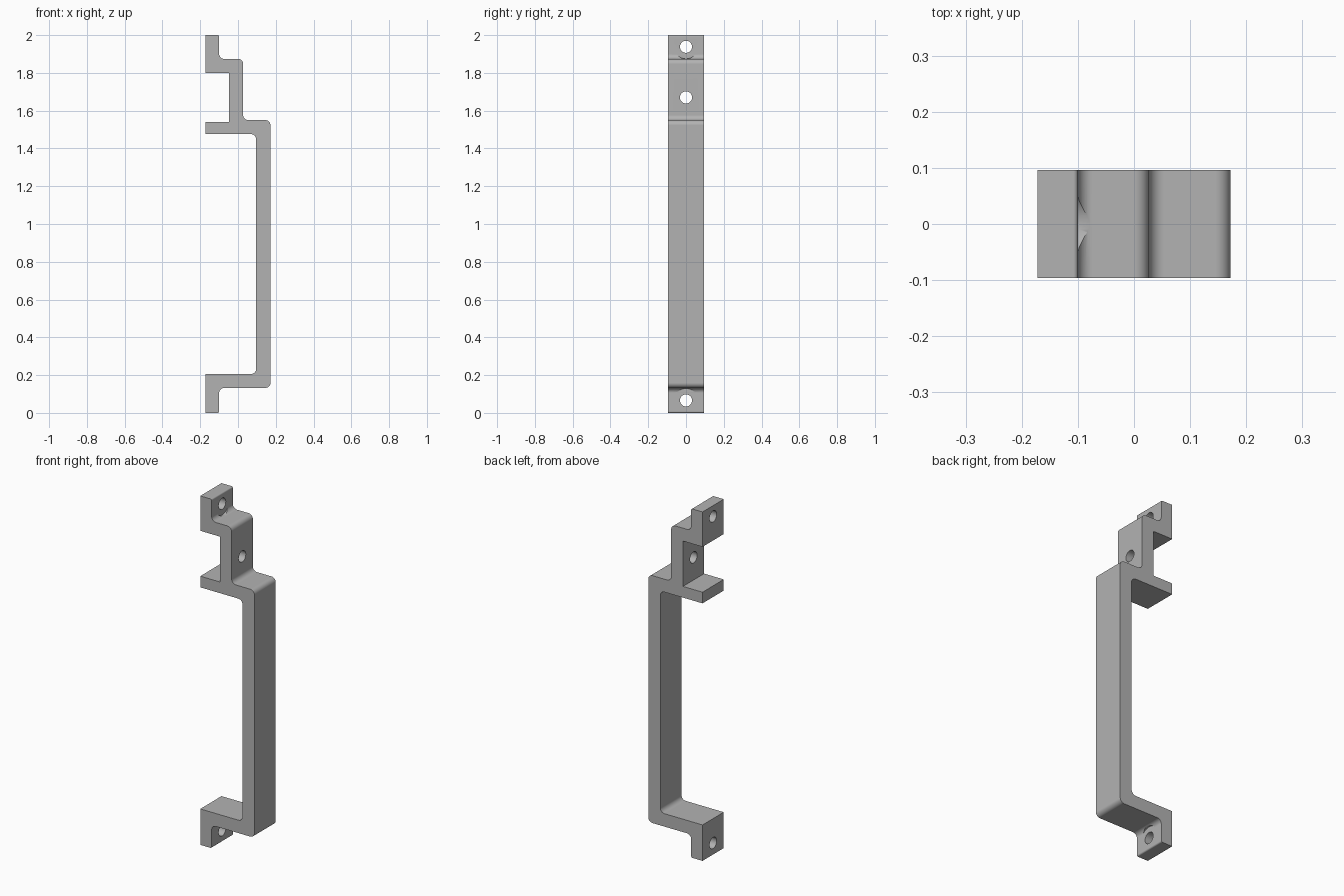
import bpy, bmesh
from math import pi
from mathutils import Vector

if "Cube" in bpy.data.objects:
    bpy.data.objects.remove(bpy.data.objects["Cube"])

HALF_WIDTH = 0.096
R = 0.027  # bend radius

# One plain metal colour
metal = bpy.data.materials.new("grey metal")
metal.use_nodes = True
grey = (0.45, 0.45, 0.45, 1)
metal.diffuse_color = grey
metal.node_tree.nodes["Principled BSDF"].inputs["Base Color"].default_value = grey


def rounded(corners, steps=8):
    """Replace each (x, z, radius) right-angle corner with an arc."""
    points = []
    for i, (x, z, r) in enumerate(corners):
        p = Vector((x, z))
        if not r:
            points.append(p)
            continue
        before = Vector(corners[i - 1][:2])
        after = Vector(corners[(i + 1) % len(corners)][:2])
        u, v = (before - p).normalized(), (after - p).normalized()
        centre = p + (u + v) * r
        for k in range(steps + 1):
            d = (-v).slerp(-u, k / steps)
            points.append(centre + d * r)
    return points


def cutter(name, x0, x1, z, radius):
    """Round cutter lying along x."""
    bpy.ops.mesh.primitive_cylinder_add(
        vertices=48, radius=radius, depth=x1 - x0,
        location=((x0 + x1) / 2, 0, z), rotation=(0, pi / 2, 0))
    ob = bpy.context.object
    ob.name = name
    ob.hide_render = True
    return ob


# Stepped handle outline, clockwise from the top back corner
outline = [
    (-0.172, 2.0, 0), (-0.1, 2.0, 0.008), (-0.1, 1.874, R), (0.027, 1.874, R),
    (0.027, 1.55, R), (0.172, 1.55, R), (0.172, 0.132, R), (-0.1, 0.132, R),
    (-0.1, 0, 0.008), (-0.172, 0, 0), (-0.172, 0.206, 0), (0.096, 0.206, R),
    (0.096, 1.476, R), (-0.172, 1.476, 0), (-0.172, 1.54, 0), (-0.048, 1.54, 0),
    (-0.048, 1.8, 0), (-0.172, 1.8, 0),
]

# Extrude the outline across the width
bm = bmesh.new()
face = bm.faces.new([bm.verts.new((p.x, -HALF_WIDTH, p.y)) for p in rounded(outline)])
side = bmesh.ops.extrude_face_region(bm, geom=[face])
bmesh.ops.translate(bm, vec=(0, 2 * HALF_WIDTH, 0),
                    verts=[e for e in side["geom"] if isinstance(e, bmesh.types.BMVert)])
bmesh.ops.recalc_face_normals(bm, faces=bm.faces)
mesh = bpy.data.meshes.new("handle_bracket")
bm.to_mesh(mesh)
bm.free()
handle = bpy.data.objects.new("handle_bracket", mesh)
bpy.context.collection.objects.link(handle)
mesh.materials.append(metal)

# Screw holes, and screw-head clearance in the bends of the two end feet
cutters = [cutter("middle_hole", -0.1, 0.1, 1.67, 0.032)]
for name, z in (("top", 1.938), ("bottom", 0.066)):
    cutters.append(cutter(name + "_hole", -0.25, 0, z, 0.032))
    cutters.append(cutter(name + "_head_clearance", -0.0995, -0.03, z, 0.0635))

bpy.ops.object.select_all(action="DESELECT")
handle.select_set(True)
bpy.context.view_layer.objects.active = handle
for c in cutters:
    mod = handle.modifiers.new(c.name, "BOOLEAN")
    mod.operation = "DIFFERENCE"
    mod.solver = "EXACT"
    mod.object = c
    bpy.ops.object.modifier_apply(modifier=mod.name)
    bpy.data.objects.remove(c)

# Smooth bends with flat faces kept flat
bpy.ops.object.shade_smooth_by_angle(angle=pi / 6)
weighted = handle.modifiers.new("flat_faces", "WEIGHTED_NORMAL")
weighted.keep_sharp = True
